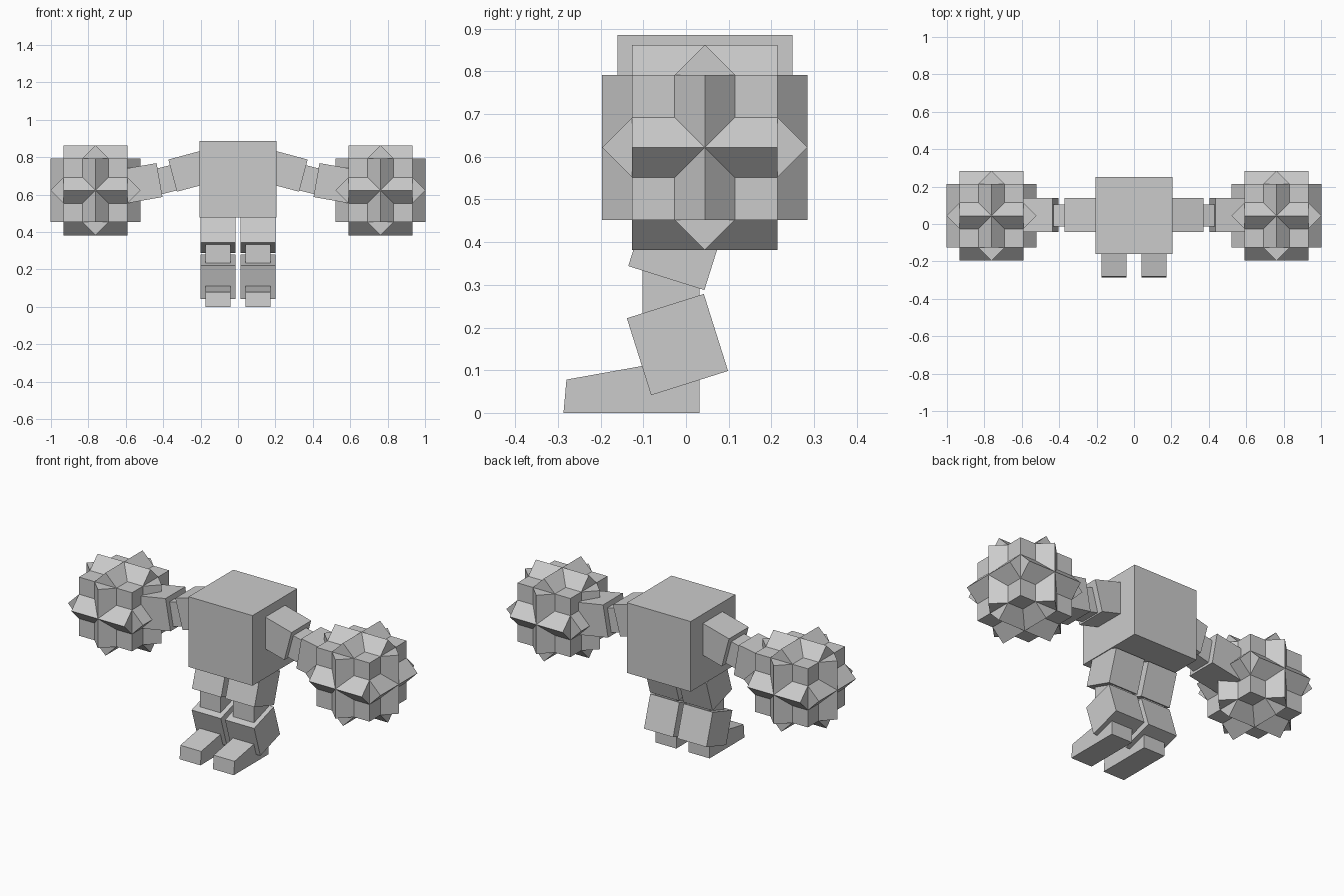
import bpy, bmesh
from math import radians
from mathutils import Matrix, Vector

if "Cube" in bpy.data.objects:
    bpy.data.objects.remove(bpy.data.objects["Cube"])

grey = bpy.data.materials.new("plain grey")
grey.diffuse_color = (0.6, 0.6, 0.6, 1)
grey.use_nodes = True
grey.node_tree.nodes["Principled BSDF"].inputs["Base Color"].default_value = grey.diffuse_color


def finish(name, bm):
    """Turn a bmesh into a flat-shaded grey object."""
    bmesh.ops.recalc_face_normals(bm, faces=bm.faces)
    mesh = bpy.data.meshes.new(name)
    bm.to_mesh(mesh)
    bm.free()
    mesh.materials.append(grey)
    obj = bpy.data.objects.new(name, mesh)
    bpy.context.collection.objects.link(obj)
    return obj


def add_box(bm, center, size, axis="X", angle=0):
    """Add a box, turned by an angle in degrees about one axis."""
    m = (Matrix.Translation(center) @ Matrix.Rotation(radians(angle), 4, axis)
         @ Matrix.Diagonal((*size, 1)))
    bmesh.ops.create_cube(bm, size=1, matrix=m)


def box(name, center, size, axis="X", angle=0):
    bm = bmesh.new()
    add_box(bm, center, size, axis, angle)
    return finish(name, bm)


# Torso
box("body", (0, 0.045, 0.682), (0.41, 0.41, 0.407))

for side, s in (("left", 1), ("right", -1)):
    # Arm: upper arm, thin elbow, forearm
    box(side + "_upper_arm", (s * 0.253, 0.048, 0.727), (0.2, 0.18, 0.178), "Y", s * 15)
    box(side + "_elbow", (s * 0.395, 0.046, 0.677), (0.15, 0.118, 0.139), "Y", s * 14)
    box(side + "_forearm", (s * 0.518, 0.048, 0.66), (0.2, 0.18, 0.184), "Y", s * 10)

    # Spiky pom-pom: a cube plus a copy turned 45 degrees about each axis
    bm = bmesh.new()
    center = Vector((s * 0.762, 0.044, 0.622))
    for axis, angle in (("X", 0), ("X", 45), ("Y", 45), ("Z", 45)):
        add_box(bm, center, (0.34, 0.34, 0.34), axis, angle)
    finish(side + "_pompom", bm)

    # Leg: tilted thigh, thin knee, shin tilted the other way
    x = s * 0.107
    box(side + "_thigh", (x, -0.018, 0.405), (0.187, 0.187, 0.187), "X", -17.5)
    box(side + "_knee", (x, -0.035, 0.28), (0.133, 0.133, 0.16))
    box(side + "_shin", (x, -0.02, 0.16), (0.187, 0.189, 0.189), "X", 17.5)

    # Foot: side profile pushed across its width
    bm = bmesh.new()
    profile = [(-0.287, 0), (-0.28, 0.078), (-0.102, 0.11), (0.032, 0.134), (0.032, 0)]
    face = bm.faces.new([bm.verts.new((x - 0.067, y, z)) for y, z in profile])
    ext = bmesh.ops.extrude_face_region(bm, geom=[face])
    verts = [g for g in ext["geom"] if isinstance(g, bmesh.types.BMVert)]
    bmesh.ops.translate(bm, verts=verts, vec=(0.134, 0, 0))
    finish(side + "_foot", bm)
